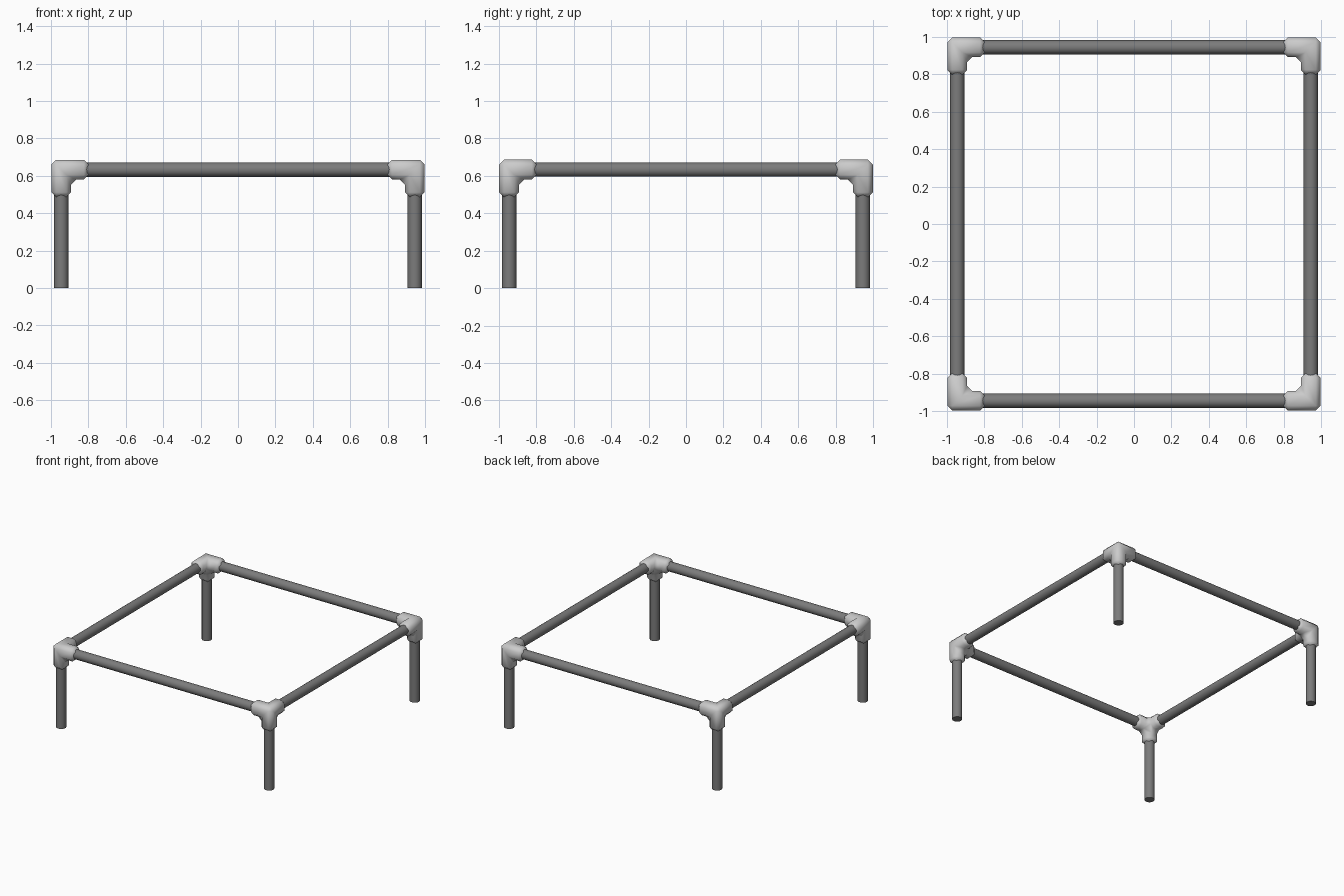
import bpy, bmesh
from math import pi
from mathutils import Vector

if "Cube" in bpy.data.objects:
    bpy.data.objects.remove(bpy.data.objects["Cube"])

C = 0.945       # pipe axis offset in x and y
Z = 0.633       # rail axis height
R = 0.038       # pipe radius
H = 0.053       # fitting half width
ARM = 0.147     # fitting arm reach from its centre


def material(name, v):
    mat = bpy.data.materials.new(name)
    mat.diffuse_color = (v, v, v, 1)
    mat.use_nodes = True
    mat.node_tree.nodes["Principled BSDF"].inputs["Base Color"].default_value = mat.diffuse_color
    return mat


PIPE = material("dark_pipe", 0.2)
FITTING = material("grey_fitting", 0.55)


def finish(obj, mat, x, y, angle):
    # colour, repeat about the world centre, smooth
    obj.data.materials.append(mat)
    bpy.ops.object.transform_apply(location=True, rotation=True, scale=True)
    m = obj.modifiers.new("mirror", 'MIRROR')
    m.use_axis = (x, y, False)
    bpy.ops.object.shade_smooth_by_angle(angle=angle)


def pipe(name, loc, rot, length, mx, my):
    bpy.ops.mesh.primitive_cylinder_add(vertices=24, radius=R, depth=length, location=loc, rotation=rot)
    obj = bpy.context.object
    obj.name = name
    finish(obj, PIPE, mx, my, 0.7)


# Pipes: four legs and four rails
pipe("legs", (C, C, 0.275), (0, 0, 0), 0.55, True, True)
pipe("side_rails", (C, 0, Z), (pi / 2, 0, 0), 1.8, True, False)
pipe("end_rails", (0, C, Z), (0, pi / 2, 0), 1.8, False, True)

# Three-way corner fittings: a cube with three extruded arms, edges chamfered
bm = bmesh.new()
bmesh.ops.create_cube(bm, size=2 * H)
for d in (Vector((-1, 0, 0)), Vector((0, -1, 0)), Vector((0, 0, -1))):
    face = next(f for f in bm.faces if (f.calc_center_median() - d * H).length < 1e-4)
    new = bmesh.ops.extrude_face_region(bm, geom=[face])["geom"]
    bmesh.ops.translate(bm, vec=d * (ARM - H), verts=[v for v in new if isinstance(v, bmesh.types.BMVert)])
    if face.is_valid:
        bmesh.ops.delete(bm, geom=[face], context='FACES_ONLY')
bmesh.ops.recalc_face_normals(bm, faces=bm.faces)
bmesh.ops.dissolve_limit(bm, angle_limit=0.01, verts=bm.verts, edges=bm.edges)
bmesh.ops.bevel(bm, geom=list(bm.edges), offset=0.026, offset_type='OFFSET', segments=1,
                profile=0.5, affect='EDGES', clamp_overlap=True)
mesh = bpy.data.meshes.new("corner_fittings")
bm.to_mesh(mesh)
bm.free()
fitting = bpy.data.objects.new("corner_fittings", mesh)
bpy.context.collection.objects.link(fitting)
bpy.ops.object.select_all(action='DESELECT')
bpy.context.view_layer.objects.active = fitting
fitting.select_set(True)
fitting.location = (C, C, Z)
finish(fitting, FITTING, True, True, 1.0)
